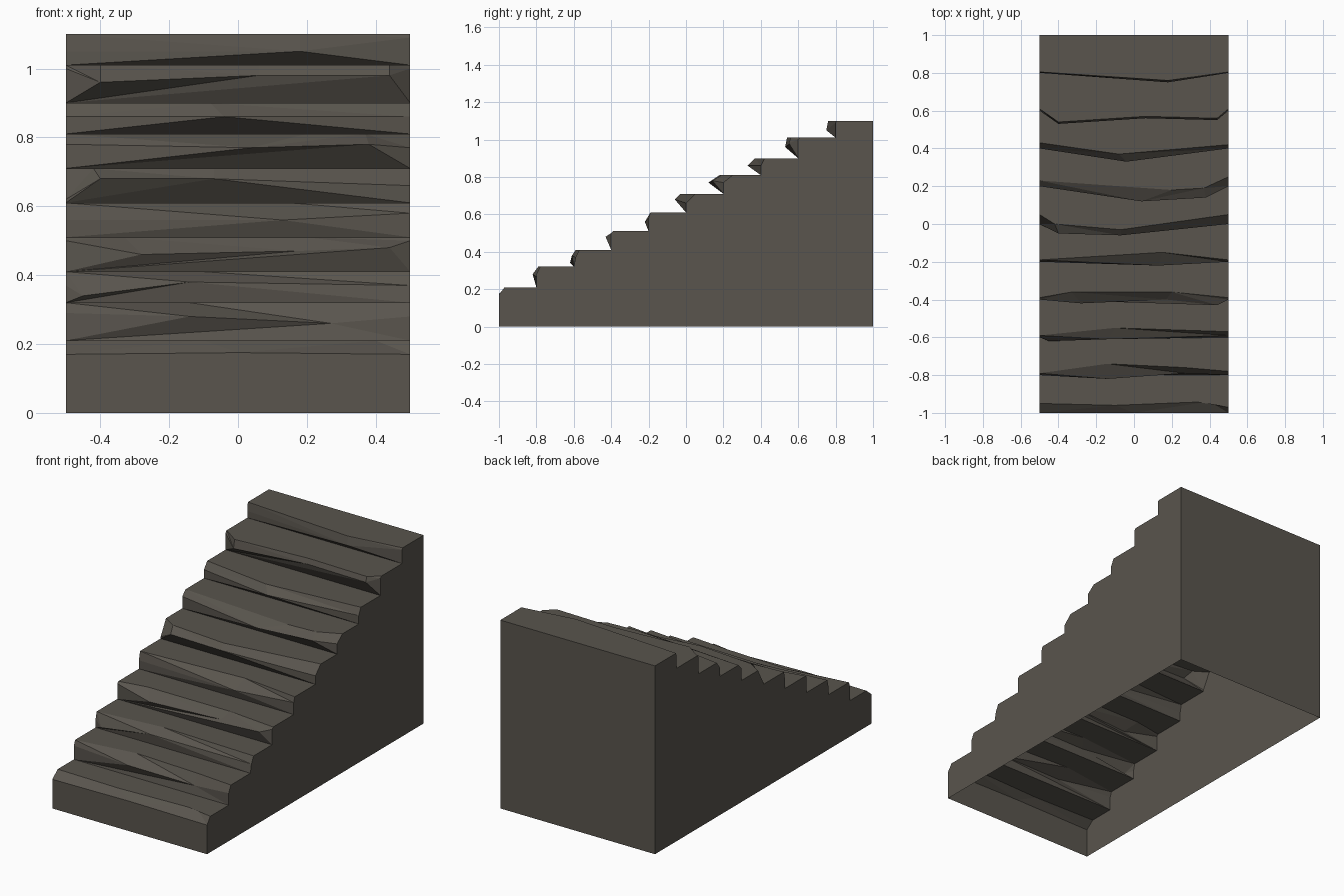
import bpy
import bmesh

default_cube = bpy.data.objects.get("Cube")
if default_cube:
    bpy.data.objects.remove(default_cube, do_unlink=True)

# One worn stone colour
stone = bpy.data.materials.new("dark_stone")
stone.use_nodes = True
stone_colour = (0.1, 0.09, 0.075, 1)
stone.diffuse_color = stone_colour
stone.node_tree.nodes["Principled BSDF"].inputs["Base Color"].default_value = stone_colour
stone.node_tree.nodes["Principled BSDF"].inputs["Roughness"].default_value = 0.9

bm = bmesh.new()
rows = []


def add_row(points):
    """Add one line of vertices running across the stair."""
    rows.append([bm.verts.new(point) for point in points])


def zip_rows(lower, upper):
    """Fill the strip between two lines whose points need not match."""
    a, b = 0, 0
    while a < len(lower) - 1 or b < len(upper) - 1:
        can_a, can_b = a < len(lower) - 1, b < len(upper) - 1
        if can_a and (not can_b or lower[a + 1].co.x <= upper[b + 1].co.x):
            bm.faces.new((lower[a], lower[a + 1], upper[b]))
            a += 1
        else:
            bm.faces.new((lower[a], upper[b + 1], upper[b]))
            b += 1


def add_step(index, nose, crest, rise):
    """Riser foot, chipped nose and crest; offsets are in hundredths."""
    line = index * 0.2 - 1
    level = (index + 1) * 0.1
    foot = rows[-1][0].co.z if rows else 0
    add_row([(side, line, foot) for side in (-0.5, 0.5)])
    add_row([(x / 100, line + dy / 100, level + dz / 100) for x, dy, dz in nose])
    add_row([(x / 100, line + dy / 100, level + rise / 100) for x, dy in crest])


# Steps from the ground up
add_step(0, nose=[(-50, 0, 7), (0, 0, 7.5), (50, 0, 7)],
         crest=[(-50, 5), (-10, 4), (40, 6), (50, 3)], rise=11)
add_step(1, nose=[(-50, 0, 9), (-14, -2, 8), (27, 1, 6), (50, 0, 8)],
         crest=[(-50, 1), (-14, 6), (27, 4), (50, 2)], rise=12)
add_step(2, nose=[(-50, 0, 7), (-45, -2, 4), (-14, -1, 8), (50, 1, 7)],
         crest=[(-50, 1), (-10, 5), (50, 3)], rise=11)
add_step(3, nose=[(-50, 0, 10), (-28, -2, 6), (17, 0, 7), (44, -3, 8), (50, 0, 10)],
         crest=[(-50, 1), (-33, 4), (20, 4), (50, 1)], rise=11)
add_step(4, nose=[(-50, 0, 6), (13, -2, 6), (50, 0, 8)],
         crest=[(-50, 1), (15, 5), (50, 1)], rise=11)
add_step(5, nose=[(-50, 0, 2), (-40, -5, 8), (-7, -6, 8), (50, 0, 6)],
         crest=[(-50, 5), (-42, 0), (-7, -3), (50, 5)], rise=11)
add_step(6, nose=[(-50, 0, 8), (4, -8, 7), (38, -6, 8), (50, 0, 7)],
         crest=[(-50, 3), (20, -2), (37, -1), (50, 5)], rise=11)
add_step(7, nose=[(-50, 0, 6), (-4, -7, 6), (50, 0, 6)],
         crest=[(-50, 3), (-8, -3), (50, 2)], rise=10)
add_step(8, nose=[(-50, 0, 10), (-40, -7, 6), (6, -4, 8), (44, -5, 8), (50, 0, 10)],
         crest=[(-50, 1), (-40, -6), (6, -3), (44, -4), (50, 1)], rise=11)
add_step(9, nose=[(-50, 0, 5), (18, -5, 5), (50, 0, 9)],
         crest=[(-50, 0.5), (18, -4), (50, 0.5)], rise=10)

# Back edge of the landing and foot of the back wall
for height in (1.1, 0):
    add_row([(side, 1, height) for side in (-0.5, 0.5)])

for lower, upper in zip(rows, rows[1:]):
    zip_rows(lower, upper)

# Side walls close the ends; the underside stays open
bm.faces.new([row[0] for row in rows])
bm.faces.new([row[-1] for row in reversed(rows)])
bmesh.ops.recalc_face_normals(bm, faces=bm.faces)

mesh = bpy.data.meshes.new("stone_stairs")
bm.to_mesh(mesh)
bm.free()
mesh.materials.append(stone)
stairs = bpy.data.objects.new("stone_stairs", mesh)
bpy.context.collection.objects.link(stairs)
